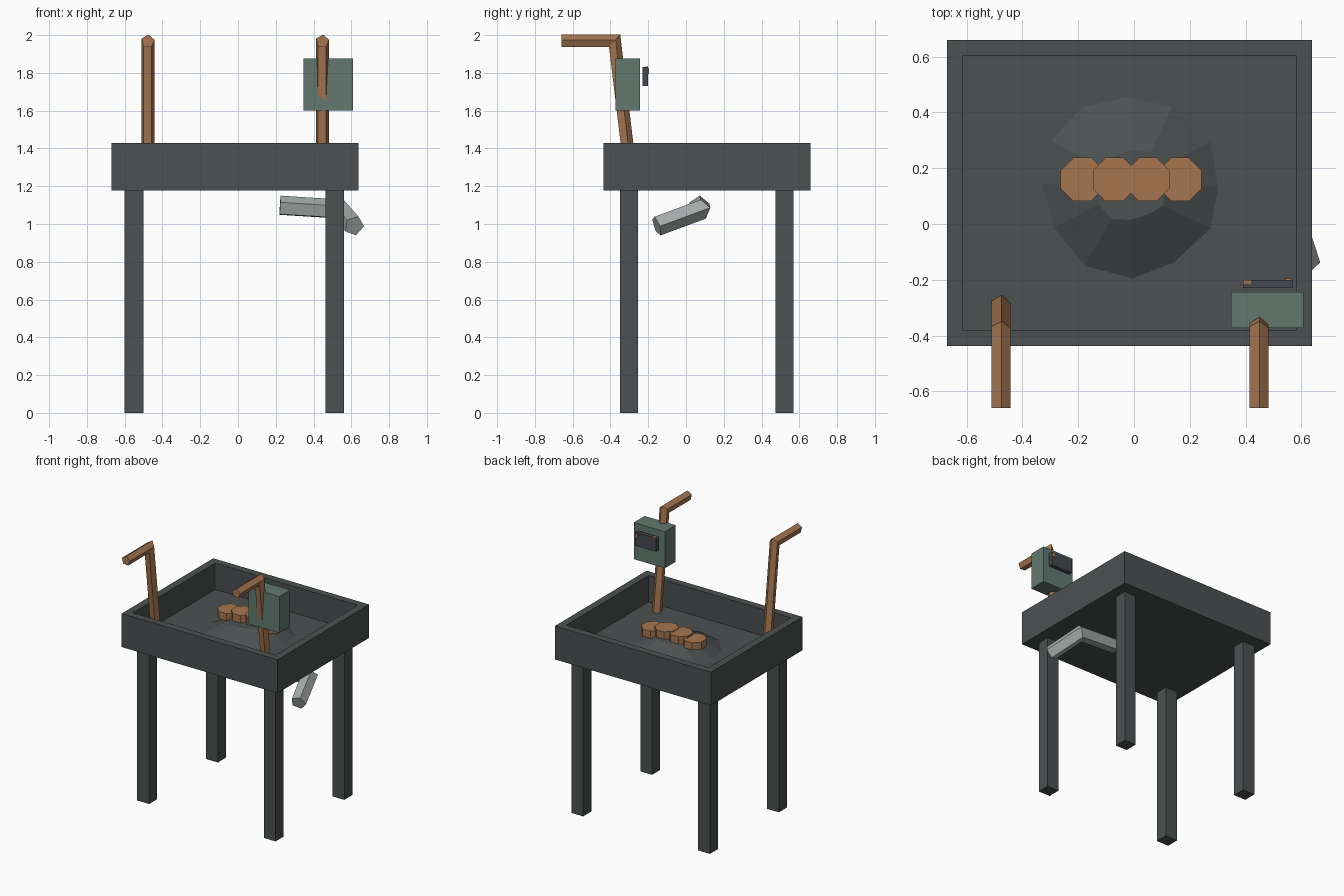
import bpy, bmesh, math, random
from mathutils import Vector, Matrix

if "Cube" in bpy.data.objects:
    bpy.data.objects.remove(bpy.data.objects["Cube"], do_unlink=True)


def material(name, rgb):
    m = bpy.data.materials.new(name)
    m.use_nodes = True
    m.diffuse_color = (*rgb, 1)
    m.node_tree.nodes["Principled BSDF"].inputs["Base Color"].default_value = (*rgb, 1)
    return m


IRON = material("dark iron", (0.072, 0.082, 0.082))
WOOD = material("brown wood", (0.38, 0.18, 0.08))
GREEN = material("dull green", (0.125, 0.19, 0.16))
PIPE = material("light grey metal", (0.38, 0.42, 0.41))
SCREEN = material("dark screen", (0.062, 0.066, 0.08))


def finish(name, bm, mat):
    bmesh.ops.recalc_face_normals(bm, faces=bm.faces)
    mesh = bpy.data.meshes.new(name)
    bm.to_mesh(mesh)
    bm.free()
    mesh.materials.append(mat)
    obj = bpy.data.objects.new(name, mesh)
    bpy.context.collection.objects.link(obj)
    return obj


def box_mesh(xs, ys, zs):
    bm = bmesh.new()
    bmesh.ops.create_cube(bm, size=1)
    spans = (xs, ys, zs)
    for v in bm.verts:
        v.co = [a + (b - a) * (c + 0.5) for (a, b), c in zip(spans, v.co)]
    return bm


def box(name, xs, ys, zs, mat):
    return finish(name, box_mesh(xs, ys, zs), mat)


def tube(name, points, radius, mat, sides=5, phase=0.0):
    """Sweep a polygon along a path with mitred corners."""
    pts = [Vector(p) for p in points]
    dirs = [(b - a).normalized() for a, b in zip(pts, pts[1:])]
    u = dirs[0].cross(Vector((0, 0, 1))).normalized()
    v = u.cross(dirs[0])
    angles = [math.radians(phase) + math.tau * i / sides for i in range(sides)]
    ring = [pts[0] + (u * math.cos(a) + v * math.sin(a)) * radius for a in angles]
    bm = bmesh.new()
    rings = [[bm.verts.new(p) for p in ring]]
    for i, d in enumerate(dirs):
        n = d + dirs[i + 1] if i + 1 < len(dirs) else d
        ring = [p + d * ((pts[i + 1] - p).dot(n) / d.dot(n)) for p in ring]
        rings.append([bm.verts.new(p) for p in ring])
    for a, b in zip(rings, rings[1:]):
        for k in range(sides):
            j = (k + 1) % sides
            bm.faces.new((a[k], a[j], b[j], b[k]))
    bm.faces.new(rings[0])
    bm.faces.new(rings[-1])
    return finish(name, bm, mat)


# Open tray: inset the top and sink it
FLOOR = 1.23
bm = box_mesh((-0.67, 0.637), (-0.437, 0.66), (1.177, 1.43))
bm.faces.ensure_lookup_table()
top = max(bm.faces, key=lambda f: f.calc_center_median().z)
bmesh.ops.inset_region(bm, faces=[top], thickness=0.079)
sunk = bmesh.ops.extrude_discrete_faces(bm, faces=[top])["faces"][0]
for v in sunk.verts:
    v.co.z = FLOOR
finish("tray", bm, IRON)

# Legs
for side, xs in (("right", (-0.6, -0.5)), ("left", (0.463, 0.56))):
    for end, ys in (("front", (-0.35, -0.255)), ("back", (0.473, 0.57))):
        box(f"{end}_{side}_leg", xs, ys, (0, 1.19), IRON)

# Faceted mound of coals
random.seed(4)
bm = bmesh.new()
bmesh.ops.create_cone(bm, cap_ends=True, segments=12, radius1=0.325, radius2=0.13, depth=0.1,
                      matrix=Matrix.Translation((-0.015, 0.14, FLOOR + 0.05)))
for v in bm.verts:
    v.co.x += random.uniform(-0.012, 0.012)
    v.co.y += random.uniform(-0.012, 0.012)
finish("coal_mound", bm, IRON)

# Row of overlapping octagonal patties
for i, (x, z) in enumerate(((-0.185, 1.37), (-0.07, 1.385), (0.05, 1.39), (0.165, 1.365))):
    bm = bmesh.new()
    place = Matrix.Translation((x, 0.16, z - 0.028)) @ Matrix.Rotation(math.pi / 8, 4, "Z")
    bmesh.ops.create_cone(bm, cap_ends=True, segments=8, radius1=0.084, radius2=0.084,
                          depth=0.056, matrix=place)
    finish(f"patty_{i + 1}", bm, WOOD)

# Bent handles
for side, x in (("right", -0.477), ("left", 0.447)):
    path = ((x, -0.66, 1.967), (x, -0.38, 1.967), (x, -0.29, FLOOR - 0.01))
    tube(f"{side}_handle", path, 0.036, WOOD, phase=85)

# Control box with its panel and small markers
box("control_box", (0.348, 0.608), (-0.373, -0.243), (1.6, 1.877), GREEN)
box("control_panel", (0.39, 0.567), (-0.23, -0.2), (1.73, 1.832), SCREEN)
box("panel_top_marker", (0.39, 0.42), (-0.215, -0.2), (1.83, 1.835), WOOD)
box("panel_back_marker", (0.542, 0.565), (-0.201, -0.196), (1.795, 1.826), WOOD)

# Bent pipe beneath the tray
tube("drain_pipe", ((0.615, -0.155, 0.99), (0.54, 0.075, 1.075), (0.222, 0.07, 1.095)),
     0.055, PIPE, phase=70)
